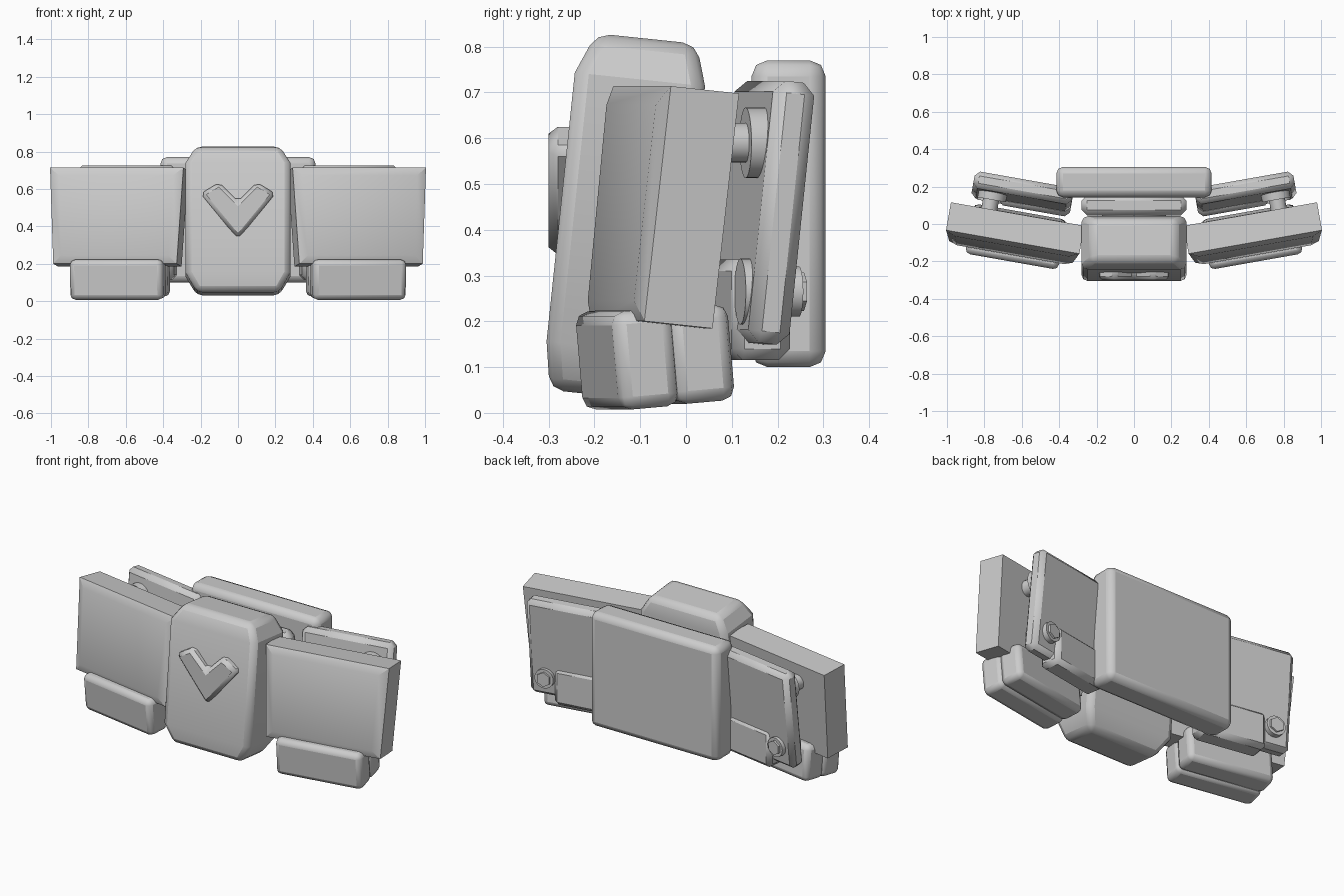
import bpy, bmesh
from math import radians
from mathutils import Euler

cube = bpy.data.objects.get("Cube")
if cube:
    bpy.data.objects.remove(cube, do_unlink=True)

grey = bpy.data.materials.new("light_grey")
grey.use_nodes = True
grey.diffuse_color = (0.6, 0.6, 0.6, 1)
grey.node_tree.nodes["Principled BSDF"].inputs["Base Color"].default_value = (0.6, 0.6, 0.6, 1)


def finish(name, bm, loc, tilt=0, yaw=0, bevel=0, segments=1):
    """Turn a bmesh into a placed, bevelled, smooth-by-angle object."""
    bmesh.ops.recalc_face_normals(bm, faces=bm.faces)
    mesh = bpy.data.meshes.new(name)
    bm.to_mesh(mesh)
    bm.free()
    mesh.materials.append(grey)
    ob = bpy.data.objects.new(name, mesh)
    bpy.context.collection.objects.link(ob)
    ob.location = loc
    ob.rotation_euler = Euler((radians(tilt), 0, radians(yaw)))
    if bevel:
        mod = ob.modifiers.new("Bevel", "BEVEL")
        mod.width = bevel
        mod.segments = segments
        mod.limit_method = "ANGLE"
        mod.angle_limit = radians(35)
    bpy.ops.object.select_all(action="DESELECT")
    ob.select_set(True)
    bpy.context.view_layer.objects.active = ob
    bpy.ops.object.shade_smooth_by_angle(angle=radians(30))
    return ob


def loft(rings):
    """Skin rings of equal length and cap both ends."""
    bm = bmesh.new()
    loops = [[bm.verts.new(p) for p in ring] for ring in rings]
    for a, b in zip(loops, loops[1:]):
        for i in range(len(a)):
            j = (i + 1) % len(a)
            bm.faces.new((a[i], a[j], b[j], b[i]))
    bm.faces.new(loops[0])
    bm.faces.new(loops[-1])
    return bm


def flat_ring(z, hx, y0, y1):
    return [(-hx, y0, z), (hx, y0, z), (hx, y1, z), (-hx, y1, z)]


def upright_ring(y, bottom, top, hz):
    return [(-bottom, y, -hz), (bottom, y, -hz), (top, y, hz), (-top, y, hz)]


def box(name, size, loc, **kw):
    x, y, z = (s / 2 for s in size)
    return finish(name, loft([flat_ring(-z, x, -y, y), flat_ring(z, x, -y, y)]), loc, **kw)


def disc(name, radius, depth, loc, sides=32, **kw):
    bm = bmesh.new()
    bmesh.ops.create_cone(bm, cap_ends=True, segments=sides, radius1=radius,
                          radius2=radius, depth=depth)
    bmesh.ops.rotate(bm, verts=bm.verts, matrix=Euler((radians(90), 0, 0)).to_matrix())
    return finish(name, bm, loc, **kw)


# Centre block, leaning back, with tapered ends
finish("centre_block", loft([
    flat_ring(-0.395, 0.22, -0.125, 0.09),
    flat_ring(-0.29, 0.28, -0.143, 0.143),
    flat_ring(0.3, 0.28, -0.143, 0.143),
    flat_ring(0.39, 0.225, -0.105, 0.115)]),
    (0, -0.132, 0.43), tilt=-6, bevel=0.03, segments=2)

# Raised chevron on the centre block
chevron = [(-0.2, 0.575), (-0.1, 0.635), (0, 0.535), (0.1, 0.635), (0.2, 0.575), (0, 0.33)]
finish("chevron", loft([[(x, y, z) for x, z in chevron] for y in (-0.2, -0.3)]),
       (0, 0, 0), bevel=0.02)

# Back plate with its mount and pivot
box("back_plate", (0.83, 0.162, 0.67), (0, 0.224, 0.435), bevel=0.035, segments=2)
box("back_mount", (0.56, 0.11, 0.5), (0, 0.1, 0.43), bevel=0.03)
disc("centre_pivot", 0.17, 0.08, (0, 0.03, 0.45))

for side, s in (("left", 1), ("right", -1)):
    yaw = 10 * s

    # Front wing with a softly raised face
    finish(side + "_wing", loft([
        upright_ring(0.076, 0.335, 0.362, 0.258),
        upright_ring(-0.076, 0.335, 0.362, 0.258),
        upright_ring(-0.096, 0.29, 0.31, 0.215)]),
        (0.64 * s, -0.048, 0.449), tilt=-6, yaw=yaw)

    # Two-layer foot under the wing
    box(side + "_foot_front", (0.505, 0.135, 0.215), (0.642 * s, -0.128, 0.118),
        tilt=5, yaw=yaw, bevel=0.028, segments=2)
    box(side + "_foot_back", (0.505, 0.135, 0.21), (0.62 * s, -0.007, 0.128),
        tilt=5, yaw=yaw, bevel=0.028, segments=2)

    # Rear flap and the bar through its lower edge
    box(side + "_flap", (0.535, 0.092, 0.575), (0.597 * s, 0.166, 0.437),
        tilt=-6, yaw=yaw, bevel=0.026)
    box(side + "_lower_bar", (0.385, 0.13, 0.22), (0.525 * s, 0.134, 0.225),
        yaw=yaw, bevel=0.025)

    # Upper hinge knob, lower washer and rear hex bolt
    disc(side + "_hinge_shaft", 0.043, 0.1, (0.77 * s, 0.1, 0.59), yaw=yaw)
    disc(side + "_hinge_disc", 0.077, 0.045, (0.757 * s, 0.152, 0.59), yaw=yaw)
    disc(side + "_lower_washer", 0.072, 0.04, (0.765 * s, 0.138, 0.265), yaw=yaw)
    disc(side + "_bolt_collar", 0.055, 0.05, (0.755 * s, 0.222, 0.265), yaw=yaw)
    disc(side + "_bolt_head", 0.042, 0.02, (0.75 * s, 0.248, 0.265), sides=6, yaw=yaw)
